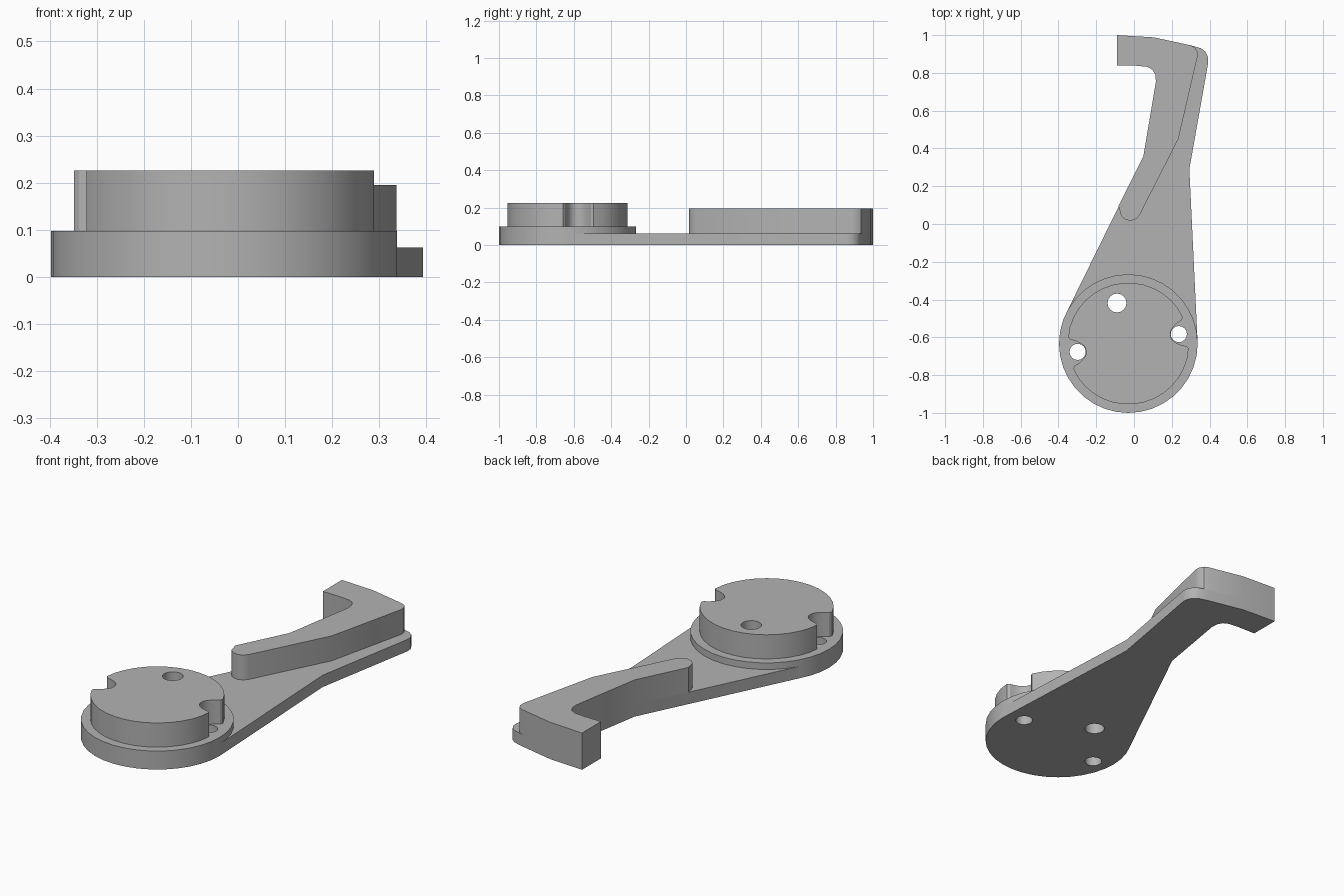
import bpy
from math import sin, cos, radians, pi

cube = bpy.data.objects.get("Cube")
if cube:
    bpy.data.objects.remove(cube, do_unlink=True)

grey = bpy.data.materials.new("plain grey")
grey.use_nodes = True
grey.diffuse_color = (0.45, 0.45, 0.45, 1)
grey.node_tree.nodes["Principled BSDF"].inputs["Base Color"].default_value = (0.45, 0.45, 0.45, 1)

CX, CY = -0.03, -0.633           # hub centre
HUB_R, BOSS_R = 0.367, 0.322
PLATE_Z, HUB_Z, RAIL_Z, BOSS_Z = 0.063, 0.098, 0.195, 0.226
NOTCH_DIST, NOTCH_ANGLES = 0.272, (10.6, 189.3)


def polar(r, deg, cx=CX, cy=CY):
    return (cx + r * cos(radians(deg)), cy + r * sin(radians(deg)))


def circle(r, cx=CX, cy=CY, n=36):
    return [polar(r, 360 * i / n, cx, cy) for i in range(n)]


def slab(name, z0, z1, loops):
    """Fill closed outlines (inner loops become holes) and extrude from z0 to z1."""
    curve = bpy.data.curves.new(name, 'CURVE')
    curve.dimensions = '2D'
    curve.fill_mode = 'BOTH'
    curve.extrude = (z1 - z0) / 2
    for loop in loops:
        spline = curve.splines.new('POLY')
        spline.points.add(len(loop) - 1)
        for p, (x, y) in zip(spline.points, loop):
            p.co = (x, y, 0, 1)
        spline.use_cyclic_u = True
    obj = bpy.data.objects.new(name, curve)
    bpy.context.collection.objects.link(obj)
    obj.location.z = (z0 + z1) / 2
    bpy.ops.object.select_all(action='DESELECT')
    obj.select_set(True)
    bpy.context.view_layer.objects.active = obj
    bpy.ops.object.convert(target='MESH')
    obj = bpy.context.object
    obj.data.materials.clear()
    obj.data.materials.append(grey)
    # weld caps to walls
    bpy.ops.object.mode_set(mode='EDIT')
    bpy.ops.mesh.select_all(action='SELECT')
    bpy.ops.mesh.remove_doubles(threshold=0.0005)
    bpy.ops.mesh.normals_make_consistent(inside=False)
    bpy.ops.object.mode_set(mode='OBJECT')
    bpy.ops.object.shade_smooth_by_angle(angle=radians(30))
    return obj


# Hub disc with three through holes
main_hole = circle(0.05, -0.09, -0.418, 16)
pin_holes = [circle(0.043, *polar(NOTCH_DIST, a), 16) for a in NOTCH_ANGLES]
slab("hub_disc", 0, HUB_Z, [circle(HUB_R), main_hole] + pin_holes)

# Raised boss: two arcs joined by flared, rounded notches
half_notch = [(0.309, 0.083), (0.300, 0.070), (0.285, 0.064),
              (0.266, 0.055), (0.248, 0.042), (0.232, 0.024)]
notch = [(u, -v) for u, v in half_notch] + [(0.226, 0)] + half_notch[::-1]
boss = []
for a, b in zip(NOTCH_ANGLES, (NOTCH_ANGLES[1], NOTCH_ANGLES[0] + 360)):
    c, s = cos(radians(a)), sin(radians(a))
    boss += [(CX + u * c - v * s, CY + u * s + v * c) for u, v in notch]
    start, end = a + 15, b - 15
    boss += [polar(BOSS_R, start + (end - start) * i / 15) for i in range(1, 15)]
slab("hub_boss", HUB_Z, BOSS_Z, [boss, main_hole])

# Inner side of the arm and hook, shared by plate and rail
inner_side = [(0.05, 0.36), (0.116, 0.755), (0.113, 0.79), (0.098, 0.817),
              (0.07, 0.832), (0.01, 0.838), (-0.09, 0.84),
              (-0.09, 1.0), (0.105, 0.988), (0.30, 0.946)]

# Arm plate, wrapped around the rim of the hub
rim = [polar(HUB_R, d) for d in range(0, 151, 10)]
plate = rim + inner_side + [(0.355, 0.930), (0.378, 0.912), (0.392, 0.885),
                            (0.393, 0.855), (0.293, 0.29)]
slab("arm_plate", 0, PLATE_Z, [plate])

# Upright rail and hook standing on the plate
rail = [(-0.082, 0.095)] + inner_side + [
    (0.322, 0.935), (0.335, 0.912), (0.336, 0.885), (0.235, 0.45),
    (0.03, 0.048), (0.012, 0.027), (-0.015, 0.017), (-0.045, 0.022),
    (-0.068, 0.042)]
slab("hook_rail", PLATE_Z, RAIL_Z, [rail])
